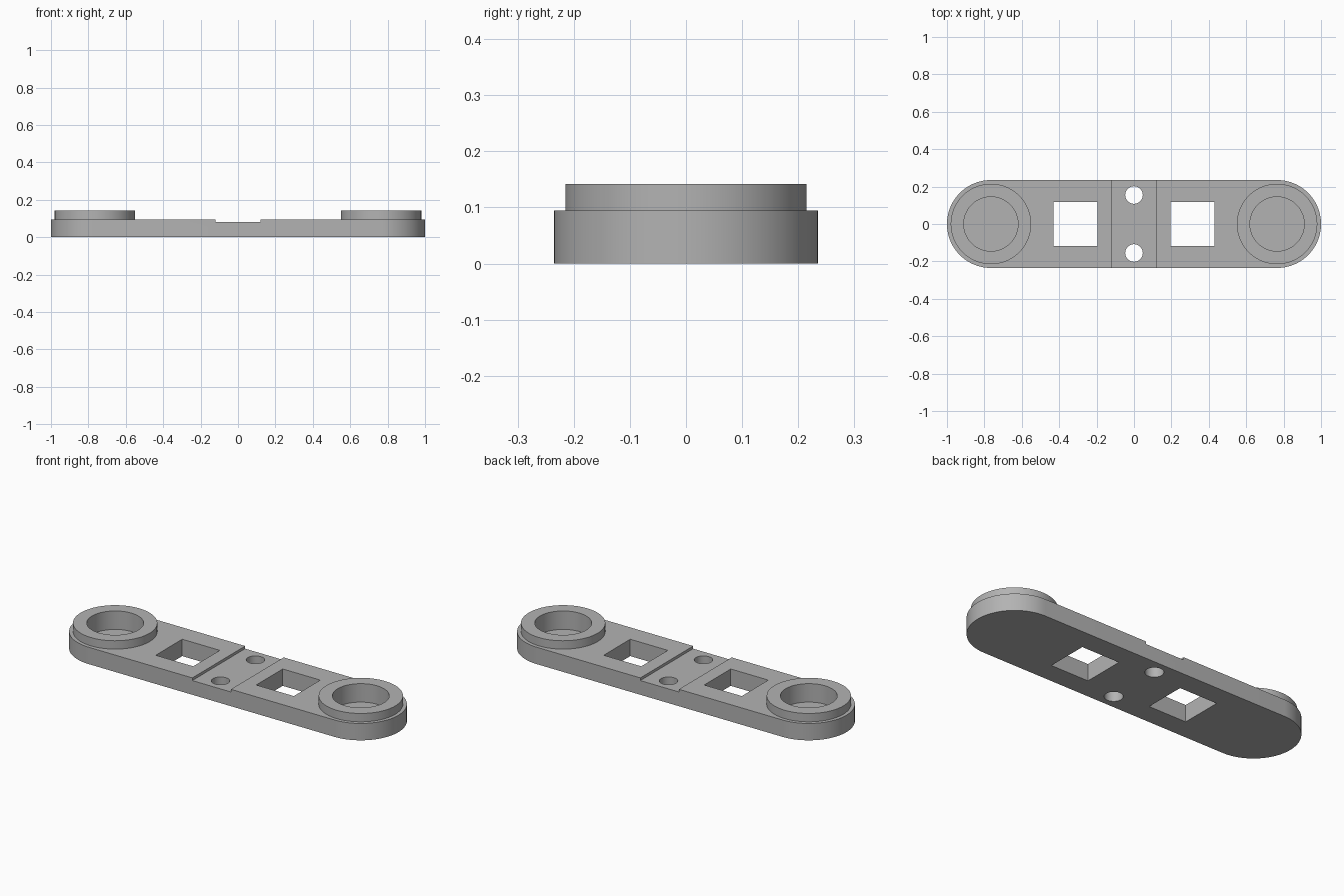
import bpy, bmesh, math

if "Cube" in bpy.data.objects:
    bpy.data.objects.remove(bpy.data.objects["Cube"], do_unlink=True)

HALF_WIDTH, END_X = 0.235, 0.765
PLATE_TOP, RING_TOP = 0.095, 0.142
RING_OUTER, RING_INNER, POCKET_FLOOR = 0.215, 0.145, 0.038

grey = bpy.data.materials.new("grey")
grey.use_nodes = True
colour = (0.45, 0.45, 0.45, 1)
grey.diffuse_color = colour
grey.node_tree.nodes["Principled BSDF"].inputs["Base Color"].default_value = colour


def arc(cx, cy, radius, start, end, steps, closed=False):
    count = steps if closed else steps + 1
    angles = [start + (end - start) * i / steps for i in range(count)]
    return [(cx + radius * math.cos(a), cy + radius * math.sin(a)) for a in angles]


def circle(cx, cy, radius, steps=96):
    return arc(cx, cy, radius, 0, math.tau, steps, closed=True)


def rectangle(x0, x1, y0, y1):
    return [(x0, y0), (x1, y0), (x1, y1), (x0, y1)]


def prism(name, outline, z0, z1):
    """Extrude a flat outline from z0 to z1."""
    bm = bmesh.new()
    face = bm.faces.new([bm.verts.new((x, y, z0)) for x, y in outline])
    top = bmesh.ops.extrude_face_region(bm, geom=[face])["geom"]
    verts = [g for g in top if isinstance(g, bmesh.types.BMVert)]
    bmesh.ops.translate(bm, verts=verts, vec=(0, 0, z1 - z0))
    bmesh.ops.recalc_face_normals(bm, faces=bm.faces[:])
    mesh = bpy.data.meshes.new(name)
    bm.to_mesh(mesh)
    bm.free()
    mesh.materials.append(grey)
    obj = bpy.data.objects.new(name, mesh)
    bpy.context.collection.objects.link(obj)
    return obj


def activate(obj):
    bpy.ops.object.select_all(action="DESELECT")
    obj.select_set(True)
    bpy.context.view_layer.objects.active = obj


def cut(target, outline, z0, z1):
    """Subtract a prism from the target."""
    cutter = prism("cutter", outline, z0, z1)
    cutter.hide_render = True
    mod = target.modifiers.new("cut", "BOOLEAN")
    mod.operation, mod.solver, mod.object = "DIFFERENCE", "EXACT", cutter
    activate(target)
    bpy.ops.object.modifier_apply(modifier=mod.name)
    bpy.data.objects.remove(cutter, do_unlink=True)


def smooth(obj):
    activate(obj)
    bpy.ops.object.shade_smooth_by_angle(angle=math.radians(30))


# Plate with rounded ends
quarter = math.pi / 2
outline = (arc(END_X, 0, HALF_WIDTH, -quarter, quarter, 48)
           + arc(-END_X, 0, HALF_WIDTH, quarter, 3 * quarter, 48))
plate = prism("plate", outline, 0, PLATE_TOP)

# Shallow channel across the middle, with two round holes
cut(plate, rectangle(-0.12, 0.12, -0.5, 0.5), 0.08, 0.3)
for y in (-0.155, 0.155):
    cut(plate, circle(0, y, 0.047, 48), -0.1, 0.3)

for side, name in ((1, "left_ring"), (-1, "right_ring")):
    # Square window and round pocket in the plate
    x0, x1 = sorted((side * 0.196, side * 0.43))
    cut(plate, rectangle(x0, x1, -0.118, 0.118), -0.1, 0.3)
    pocket = circle(side * END_X, 0, RING_INNER)
    cut(plate, pocket, POCKET_FLOOR, 0.3)
    # Raised ring around the pocket
    ring = prism(name, circle(side * END_X, 0, RING_OUTER), PLATE_TOP, RING_TOP)
    cut(ring, pocket, 0, 0.3)
    smooth(ring)
smooth(plate)
